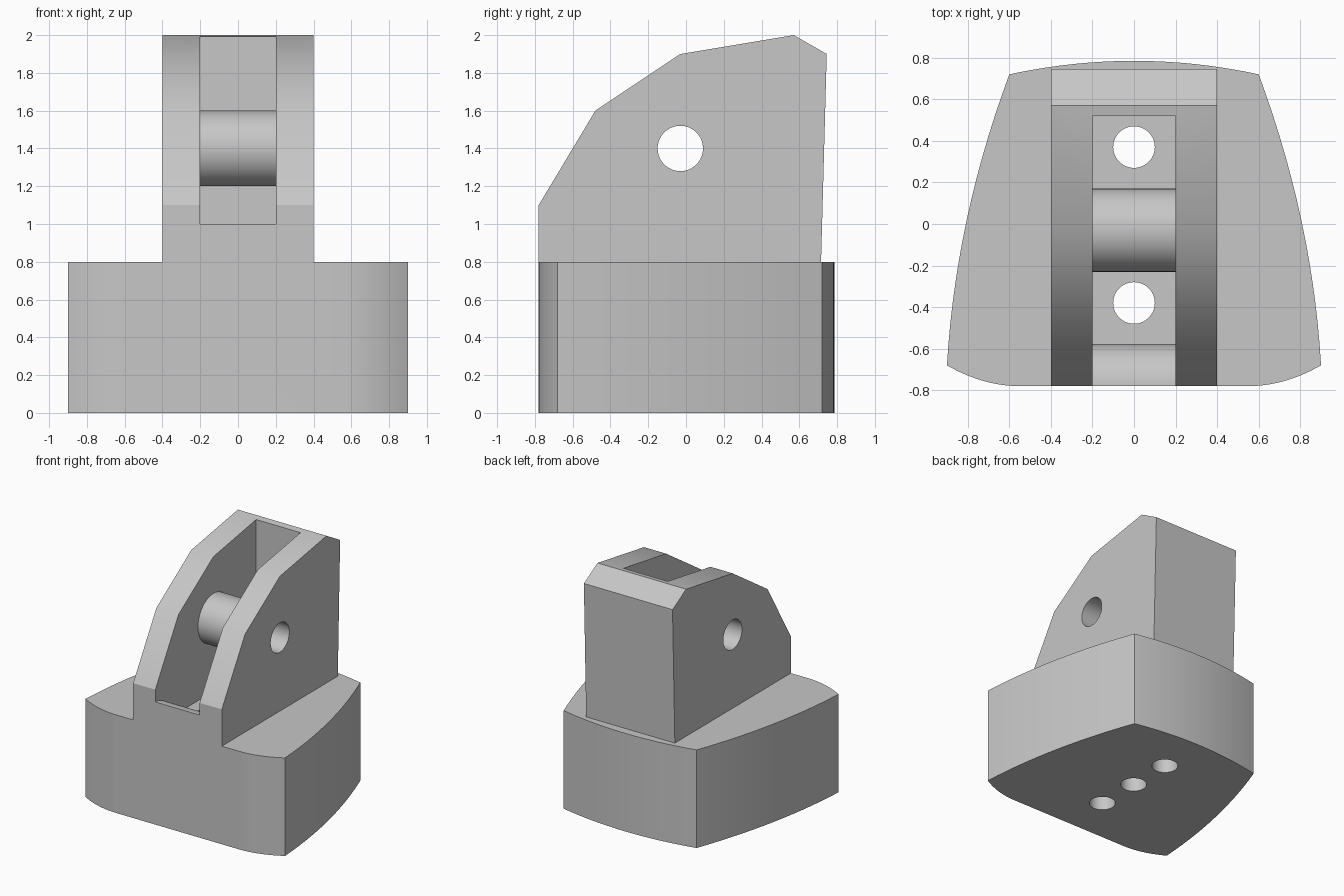
import bpy
import bmesh
from math import cos, sin, pi
from mathutils import Matrix, Vector

cube = bpy.data.objects.get("Cube")
if cube:
    bpy.data.objects.remove(cube, do_unlink=True)

# Single plain grey
GREY = (0.57, 0.57, 0.57, 1.0)
grey = bpy.data.materials.new("plain grey")
grey.use_nodes = True
grey.diffuse_color = GREY
grey.node_tree.nodes["Principled BSDF"].inputs["Base Color"].default_value = GREY


def add_object(name, bm):
    bmesh.ops.recalc_face_normals(bm, faces=bm.faces)
    mesh = bpy.data.meshes.new(name)
    bm.to_mesh(mesh)
    bm.free()
    mesh.materials.append(grey)
    obj = bpy.data.objects.new(name, mesh)
    bpy.context.collection.objects.link(obj)
    return obj


def prism(name, points, offset):
    """Extrude a closed outline of 3D points along an offset."""
    bm = bmesh.new()
    face = bm.faces.new([bm.verts.new(p) for p in points])
    result = bmesh.ops.extrude_face_region(bm, geom=[face], use_keep_orig=True)
    moved = [v for v in result["geom"] if isinstance(v, bmesh.types.BMVert)]
    bmesh.ops.translate(bm, verts=moved, vec=Vector(offset))
    return add_object(name, bm)


def side_prism(name, outline, half_width):
    """Extrude a (y, z) outline symmetrically across x."""
    return prism(name, [(-half_width, y, z) for y, z in outline],
                 (2 * half_width, 0, 0))


def cylinder(name, radius, depth, center, along_x=False):
    bm = bmesh.new()
    matrix = Matrix.Translation(center)
    if along_x:
        matrix = matrix @ Matrix.Rotation(pi / 2, 4, "Y")
    bmesh.ops.create_cone(bm, cap_ends=True, segments=64, radius1=radius,
                          radius2=radius, depth=depth, matrix=matrix)
    return add_object(name, bm)


def combine(target, tool, operation, keep=False):
    """Apply a boolean and discard the tool unless it is needed again."""
    mod = target.modifiers.new("boolean", "BOOLEAN")
    mod.operation = operation
    mod.solver = "EXACT"
    mod.object = tool
    bpy.context.view_layer.objects.active = target
    bpy.ops.object.modifier_apply(modifier=mod.name)
    if not keep:
        bpy.data.objects.remove(tool, do_unlink=True)


# Base: flat front with swept corners, bowed flanks and bowed back
STEPS = 14
half = []
for i in range(STEPS + 1):
    t = i / STEPS
    half.append((0.55 + 0.35 * t, -0.78 + 0.1 * t * t))
for i in range(1, STEPS + 1):
    t = i / STEPS
    half.append((0.9 - 0.3 * t + 0.22 * t * (1 - t), -0.68 + 1.4 * t))
for i in range(1, STEPS + 1):
    x = 0.6 * (1 - i / STEPS)
    half.append((x, 0.785 - 0.065 * (x / 0.6) ** 2))
plan = half + [(-x, y) for x, y in reversed(half[:-1])]
body = prism("bracket_body", [(x, y, 0) for x, y in plan], (0, 0, 0.8))

# Upright block with faceted front and chamfered rear top
upright = side_prism("upright", [
    (-0.78, 0.5), (-0.78, 1.1), (-0.48, 1.6), (-0.03, 1.9),
    (0.57, 2.0), (0.745, 1.9), (0.715, 0.8), (0.715, 0.5)], 0.4)
combine(body, upright, "UNION")

# Central slot, leaving a rounded lip at the front of its floor
lip = [(-0.78 + 0.2 * sin(a), 0.8 + 0.2 * cos(a))
       for a in (i * pi / 32 for i in range(17))]
slot = side_prism("slot_cutter", [(-1, 1.0)] + lip + [
    (0.52, 0.8), (0.52, 2.2), (-1, 2.2)], 0.2)
combine(body, slot, "DIFFERENCE")

# Vertical mounting holes through the base
for y in (-0.38, -0.005, 0.37):
    combine(body, cylinder("hole_cutter", 0.1, 1.2, (0, y, 0.5)), "DIFFERENCE")

# Hollow cross pin, with one bore through both cheeks and the pin
AXIS = (0, -0.03, 1.4)
pin = cylinder("cross_pin", 0.2, 0.4, AXIS, along_x=True)
bore = cylinder("bore_cutter", 0.12, 2, AXIS, along_x=True)
combine(pin, bore, "DIFFERENCE", keep=True)
combine(body, bore, "DIFFERENCE")

# Smooth the curves, keep the hard edges
for obj in (body, pin):
    bpy.ops.object.select_all(action="DESELECT")
    obj.select_set(True)
    bpy.context.view_layer.objects.active = obj
    bpy.ops.object.shade_smooth_by_angle(angle=pi / 6)
